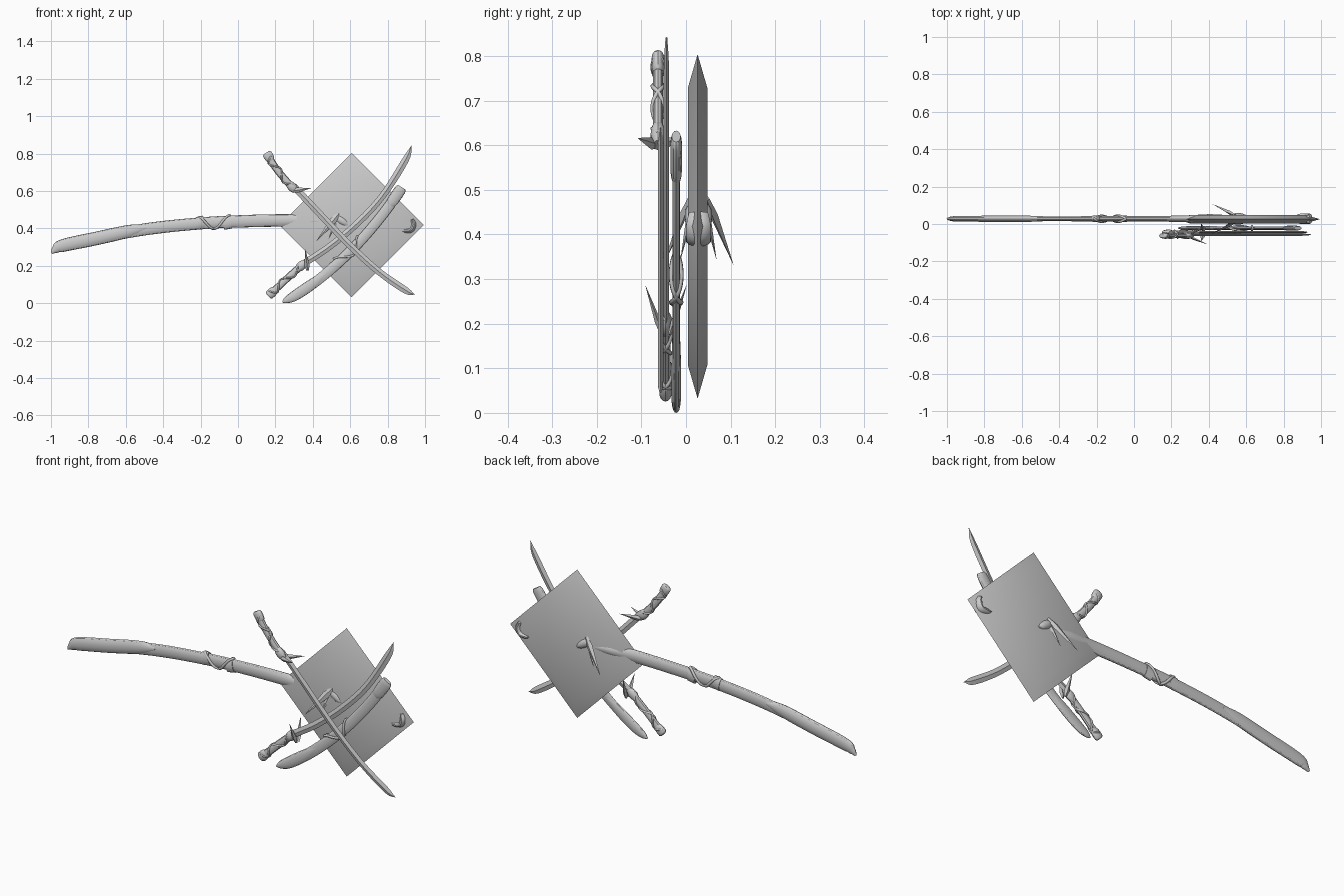
import bpy
import bmesh
from math import pi, sin, cos, radians
from mathutils import Vector

cube = bpy.data.objects.get("Cube")
if cube:
    bpy.data.objects.remove(cube, do_unlink=True)


def skin(name, rings, angle=32):
    """Close a stack of equal rings into one capped surface."""
    bm = bmesh.new()
    loops = [[bm.verts.new(p) for p in ring] for ring in rings]
    n = len(loops[0])
    for a, b in zip(loops, loops[1:]):
        for i in range(n):
            j = (i + 1) % n
            bm.faces.new((a[i], a[j], b[j], b[i]))
    bm.faces.new(loops[0])
    bm.faces.new(loops[-1])
    bmesh.ops.recalc_face_normals(bm, faces=bm.faces)
    mesh = bpy.data.meshes.new(name)
    bm.to_mesh(mesh)
    bm.free()
    mesh.shade_smooth()
    mesh.set_sharp_from_angle(angle=radians(angle))
    obj = bpy.data.objects.new(name, mesh)
    bpy.context.collection.objects.link(obj)
    return obj


def smooth_path(stations, steps):
    """Catmull-Rom resampling of (x, z, half width, half thickness)."""
    p = [Vector(s) for s in stations]
    p = [2 * p[0] - p[1]] + p + [2 * p[-1] - p[-2]]
    out = []
    for a, b, c, d in zip(p, p[1:], p[2:], p[3:]):
        for k in range(steps):
            t = k / steps
            out.append(0.5 * (2 * b + (c - a) * t + (2 * a - 5 * b + 4 * c - d) * t * t
                              + (3 * b - a - 3 * c + d) * t ** 3))
    return out + [p[-2]]


def tangent(path, i):
    a, b = path[max(i - 1, 0)], path[min(i + 1, len(path) - 1)]
    return Vector((b[0] - a[0], 0, b[1] - a[1])).normalized()


def loft(name, y, stations, sides=14, steps=5, angle=32):
    """Sweep an oval, or a diamond with four sides, along a path."""
    path = smooth_path(stations, steps)
    rings = []
    for i, (x, z, w, t) in enumerate(path):
        d = tangent(path, i)
        across = Vector((-d.z, 0, d.x))
        rings.append([Vector((x, y, z)) + across * max(w, 0.001) * cos(2 * pi * k / sides)
                      + Vector((0, max(t, 0.001) * sin(2 * pi * k / sides), 0))
                      for k in range(sides)])
    return skin(name, rings, angle)


def wrap(name, y, stations, turns, radius):
    """Two crossing cords wound round a path."""
    path = smooth_path(stations, 16)
    for label, way in (("left", 1), ("right", -1)):
        curve = bpy.data.curves.new(f"{name}_{label}", "CURVE")
        curve.dimensions = "3D"
        curve.bevel_depth = radius
        curve.bevel_resolution = 1
        curve.use_fill_caps = True
        spline = curve.splines.new("POLY")
        spline.points.add(len(path) - 1)
        for i, (x, z, w, t) in enumerate(path):
            d = tangent(path, i)
            a = way * 2 * pi * turns * i / (len(path) - 1)
            spline.points[i].co = (x - d.z * w * cos(a), y + t * sin(a),
                                   z + d.x * w * cos(a), 1)
        obj = bpy.data.objects.new(curve.name, curve)
        bpy.context.collection.objects.link(obj)


def spikes(name, y, base, tip, off, reach, radius):
    """Mirrored pair of guard prongs flaring to both sides of y."""
    for label, side in (("front", -1), ("back", 1)):
        a = Vector((base[0], y + side * off, base[1]))
        b = Vector((tip[0], y + side * reach, tip[1]))
        d = (b - a).normalized()
        u = d.cross(Vector((0, 1, 0))).normalized()
        v = d.cross(u)
        rings = []
        for s, r in ((0, 0.5), (0.25, 1), (1, 0.04)):
            rings.append([a.lerp(b, s) + radius * r * (u * cos(k * pi / 2) + 0.5 * v * sin(k * pi / 2))
                          for k in range(4)])
        skin(f"{name}_{label}", rings)


# Diamond plate with bevelled rim
plate = Vector((0.608, 0.026, 0.418))
skin("diamond_plate", [[plate + Vector((r * cos(k * pi / 2), y, r * sin(k * pi / 2)))
                        for k in range(4)]
                       for r, y in ((0.31, -0.022), (0.386, 0), (0.31, 0.022))])

# Long sheath, its end fitting and cord
MID = 0.028
loft("long_sheath", MID, [(-0.9, 0.315, 0.028, 0.011), (-0.53, 0.39, 0.032, 0.013),
                          (-0.21, 0.426, 0.032, 0.014), (0.05, 0.439, 0.033, 0.015),
                          (0.27, 0.443, 0.033, 0.018), (0.4, 0.441, 0.03, 0.025),
                          (0.5, 0.436, 0.02, 0.02)])
loft("long_sheath_end", MID, [(-0.998, 0.267, 0.005, 0.005), (-0.975, 0.288, 0.022, 0.012),
                              (-0.935, 0.309, 0.034, 0.015), (-0.75, 0.348, 0.036, 0.017),
                              (-0.58, 0.386, 0.033, 0.017), (-0.49, 0.404, 0.015, 0.014)])
wrap("long_sheath_cord", MID, [(-0.21, 0.426, 0.034, 0.016), (-0.13, 0.432, 0.034, 0.016),
                               (-0.04, 0.437, 0.034, 0.016)], 1, 0.007)
for x in (-0.2, -0.06):
    loft("sheath_band", MID, [(x - 0.02, 0.426, 0.034, 0.017),
                              (x + 0.02, 0.434, 0.035, 0.017)], steps=1)

# Hilt of the long sword, passing through the plate
loft("long_hilt", MID, [(0.48, 0.436, 0.025, 0.018), (0.7, 0.43, 0.025, 0.018),
                        (0.9, 0.42, 0.025, 0.016)])
loft("long_pommel", MID, [(0.872, 0.392, 0.008, 0.022), (0.89, 0.387, 0.014, 0.028),
                          (0.925, 0.392, 0.015, 0.028), (0.938, 0.42, 0.016, 0.028),
                          (0.93, 0.448, 0.01, 0.022)])
loft("long_guard", MID, [(0.515, 0.46, 0.012, 0.022), (0.54, 0.45, 0.026, 0.03),
                         (0.57, 0.43, 0.024, 0.03), (0.6, 0.41, 0.01, 0.02)])
spikes("long_guard_prong", MID, (0.54, 0.48), (0.42, 0.333), 0.02, 0.078, 0.018)
spikes("long_guard_short_prong", MID, (0.53, 0.45), (0.485, 0.345), 0.018, 0.04, 0.012)


def short_sword(prefix, hilt, blade, y_hilt, y_blade):
    """Wrapped hilt with pommel and collar, and a curved diamond blade."""
    grip = [(x, z, 0.019, 0.012) for x, z in hilt]
    loft(prefix + "_grip", y_hilt, grip, sides=10)
    wrap(prefix + "_grip_wrap", y_hilt, grip, 2, 0.005)
    a, b = Vector(hilt[0]), Vector(hilt[1])
    d = (b - a).normalized()
    ends = ((-0.012, 0.014, 0.009), (-0.004, 0.025, 0.014), (0.028, 0.024, 0.014), (0.038, 0.018, 0.012))
    loft(prefix + "_pommel", y_hilt, [(*(a + d * s), w, t) for s, w, t in ends], steps=2)
    a, b = Vector(hilt[-2]), Vector(hilt[-1])
    d = (b - a).normalized()
    ends = ((-0.035, 0.018, 0.013), (-0.02, 0.023, 0.016), (0, 0.023, 0.016), (0.02, 0.016, 0.01))
    loft(prefix + "_collar", y_hilt, [(*(b + d * s), w, t) for s, w, t in ends], steps=2)
    n = len(blade) - 1
    path = [(x, z, 0.018, 0.006) for x, z in blade[:n]] + [(*blade[n], 0.001, 0.002)]
    loft(prefix + "_blade", y_blade, path, sides=4, steps=6, angle=25)


# Sword pointing down
short_sword("lower_blade_sword",
            [(0.158, 0.795), (0.19, 0.74), (0.24, 0.675), (0.295, 0.615)],
            [(0.295, 0.628), (0.43, 0.485), (0.594, 0.313), (0.754, 0.168), (0.895, 0.07), (0.945, 0.046)],
            -0.063, -0.057)
spikes("lower_sword_prong", -0.061, (0.29, 0.6), (0.392, 0.616), 0.006, 0.047, 0.014)

# Sword pointing up
short_sword("upper_blade_sword",
            [(0.17, 0.047), (0.21, 0.083), (0.273, 0.142), (0.345, 0.206)],
            [(0.34, 0.205), (0.48, 0.296), (0.63, 0.42), (0.77, 0.57), (0.895, 0.765), (0.927, 0.842)],
            -0.046, -0.044)
spikes("upper_sword_prong", -0.045, (0.372, 0.175), (0.36, 0.286), 0.008, 0.046, 0.014)

# Short sheath with fittings and cord
SIDE = -0.022
loft("short_sheath", SIDE, [(0.27, 0.02, 0.018, 0.008), (0.36, 0.074, 0.026, 0.009),
                            (0.49, 0.175, 0.027, 0.009), (0.64, 0.318, 0.027, 0.009),
                            (0.77, 0.47, 0.027, 0.009), (0.87, 0.608, 0.027, 0.009)])
loft("short_sheath_end", SIDE, [(0.238, 0.006, 0.004, 0.004), (0.262, 0.018, 0.019, 0.009),
                                (0.31, 0.044, 0.028, 0.011), (0.4, 0.105, 0.028, 0.011),
                                (0.48, 0.167, 0.014, 0.009)])
loft("short_sheath_mouth", SIDE, [(0.81, 0.525, 0.022, 0.01), (0.825, 0.545, 0.03, 0.013),
                                  (0.865, 0.603, 0.031, 0.013), (0.876, 0.62, 0.024, 0.01)], steps=3)
wrap("short_sheath_cord", SIDE, [(0.53, 0.215, 0.028, 0.011), (0.6, 0.28, 0.028, 0.011),
                                 (0.66, 0.34, 0.028, 0.011)], 1, 0.006)
